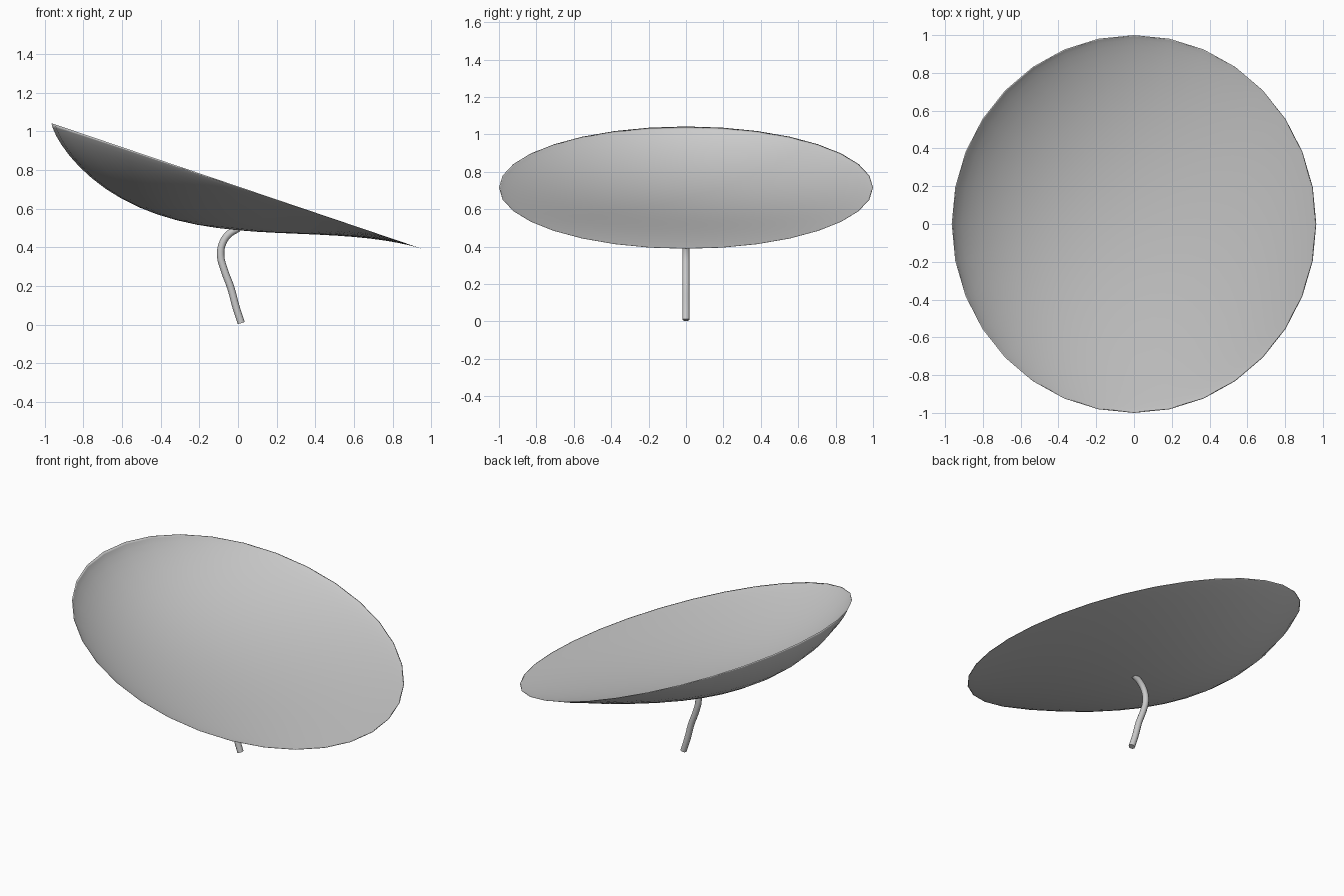
import bpy, bmesh, math

if "Cube" in bpy.data.objects:
    bpy.data.objects.remove(bpy.data.objects["Cube"])

RX, SIDES, RINGS = 0.965, 32, 14
INNER = 0.65  # inner bowl is shallower, so the dish thickens away from its rim


def bowl_depth(u, v):
    """Depth below the rim plane; deepest part sits toward -x, zero at the rim."""
    edge = 1 - u * u - v * v
    if edge < 1e-6:
        return 0.0
    along = 0.227 * (1 + u) ** 0.7 * (1 - u) ** 1.75
    return along * (edge / (1 - u * u)) ** 0.85


grey = bpy.data.materials.new("grey")
grey.diffuse_color = (0.53, 0.53, 0.53, 1)
grey.use_nodes = True
grey.node_tree.nodes["Principled BSDF"].inputs["Base Color"].default_value = grey.diffuse_color

# Tilted, off-centre dish: outer and inner bowls meeting at a thin rim
bm = bmesh.new()


def add_bowl(scale):
    def vert(r, a):
        u, v = r * math.cos(a), r * math.sin(a)
        return bm.verts.new((RX * u, v, 0.715 - 0.327 * u - scale * bowl_depth(u, v)))

    centre = vert(0, 0)
    rings = [[vert(math.sin(math.pi / 2 * i / RINGS), 2 * math.pi * k / SIDES)
              for k in range(SIDES)] for i in range(1, RINGS + 1)]
    for k in range(SIDES):
        n = (k + 1) % SIDES
        bm.faces.new((centre, rings[0][k], rings[0][n]))
        for a, b in zip(rings, rings[1:]):
            bm.faces.new((a[k], b[k], b[n], a[n]))


add_bowl(1.0)
add_bowl(INNER)
bmesh.ops.remove_doubles(bm, verts=bm.verts, dist=1e-5)
bmesh.ops.recalc_face_normals(bm, faces=bm.faces)
for f in bm.faces:
    f.smooth = True
mesh = bpy.data.meshes.new("dish")
bm.to_mesh(mesh)
bm.free()
mesh.materials.append(grey)
dish = bpy.data.objects.new("dish", mesh)
bpy.context.collection.objects.link(dish)

# Bent support tube under the dish
path = [(0.017, 0.008), (-0.01, 0.09), (-0.037, 0.19), (-0.072, 0.285),
        (-0.09, 0.36), (-0.078, 0.425), (-0.045, 0.47), (0.0, 0.498)]
curve = bpy.data.curves.new("support_tube", 'CURVE')
curve.dimensions = '3D'
curve.bevel_depth = 0.019
curve.bevel_resolution = 4
curve.resolution_u = 4
curve.use_fill_caps = True
curve.materials.append(grey)
spline = curve.splines.new('BEZIER')
spline.bezier_points.add(len(path) - 1)
for p, (x, z) in zip(spline.bezier_points, path):
    p.co = (x, 0, z)
    p.handle_left_type = p.handle_right_type = 'AUTO'
tube = bpy.data.objects.new("support_tube", curve)
bpy.context.collection.objects.link(tube)
